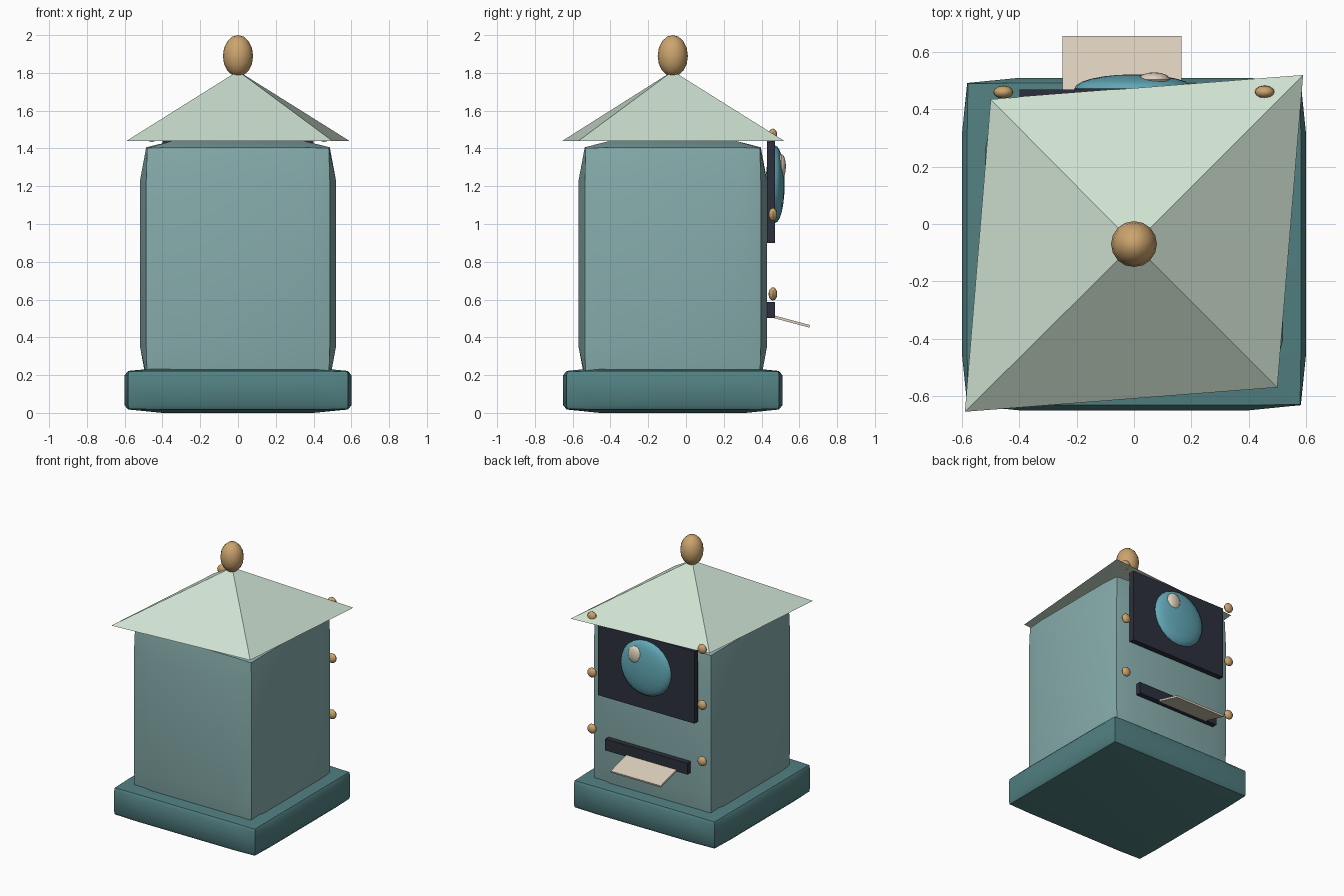
import bpy, bmesh, math
from mathutils import Matrix, Vector

if "Cube" in bpy.data.objects:
    bpy.data.objects.remove(bpy.data.objects["Cube"])

CY = -0.07  # y centre of the main body


def material(name, rgb):
    m = bpy.data.materials.new(name)
    lin = [(c / 255 / 12.92) if c < 11 else ((c / 255 + 0.055) / 1.055) ** 2.4 for c in rgb]
    m.diffuse_color = (*lin, 1)
    m.use_nodes = True
    m.node_tree.nodes["Principled BSDF"].inputs["Base Color"].default_value = m.diffuse_color
    return m


TEAL = material("teal", (134, 172, 171))
DARK_TEAL = material("dark_teal", (82, 128, 130))
MINT = material("pale_mint", (206, 225, 209))
GOLD = material("gold", (204, 164, 110))
NAVY = material("dark_navy", (44, 48, 60))
BLUE = material("lens_blue", (98, 168, 182))
CREAM = material("cream", (221, 208, 189))


def finish(name, bm, mat, smooth=False):
    bmesh.ops.recalc_face_normals(bm, faces=bm.faces)
    me = bpy.data.meshes.new(name)
    bm.to_mesh(me)
    bm.free()
    me.materials.append(mat)
    ob = bpy.data.objects.new(name, me)
    bpy.context.collection.objects.link(ob)
    if smooth:
        bpy.ops.object.select_all(action='DESELECT')
        ob.select_set(True)
        bpy.context.view_layer.objects.active = ob
        bpy.ops.object.shade_smooth_by_angle(angle=math.radians(35))
    return ob


def box(name, centre, size, mat, tilt=0.0):
    bm = bmesh.new()
    bmesh.ops.create_cube(bm, size=1, matrix=Matrix.Translation(centre)
                          @ Matrix.Rotation(tilt, 4, 'X') @ Matrix.Diagonal((*size, 1)))
    return finish(name, bm, mat)


def bulged_box(name, centre, half, inset, mat):
    """Box whose faces bulge: edges and corners are pulled inwards."""
    bm = bmesh.new()
    bmesh.ops.create_cube(bm, size=2)
    bmesh.ops.subdivide_edges(bm, edges=bm.edges[:], cuts=2, use_grid_fill=True)
    for v in bm.verts:
        outer = [abs(c) > 0.9 for c in v.co]
        pull = (0, 0, inset, inset * 1.15)[sum(outer)]
        for i in range(3):
            s = math.copysign(1, v.co[i])
            v.co[i] = centre[i] + s * (half[i] - pull if outer[i] else half[i] * 2 / 3)
    return finish(name, bm, mat, True)


def ellipsoid(name, centre, radii, mat, seg=16, rings=8, turn=0.0):
    bm = bmesh.new()
    bmesh.ops.create_uvsphere(bm, u_segments=seg, v_segments=rings, radius=1,
                              matrix=Matrix.Rotation(turn, 4, 'X'))
    bmesh.ops.transform(bm, verts=bm.verts,
                        matrix=Matrix.Translation(centre) @ Matrix.Diagonal((*radii, 1)))
    return finish(name, bm, mat, True)


# Plinth and housing
bulged_box("base", (0, CY, 0.12), (0.60, 0.58, 0.12), 0.018, DARK_TEAL)
bulged_box("body", (0, CY, 0.79), (0.52, 0.50, 0.65), 0.034, TEAL)

# Skewed four-sided roof
bm = bmesh.new()
rim = [bm.verts.new((x, y, 1.44)) for x, y in
       ((-0.59, -0.655), (0.50, -0.57), (0.59, 0.52), (-0.50, 0.435))]
apex = bm.verts.new((0, CY, 1.81))
bm.faces.new(rim)
for i in range(4):
    bm.faces.new((rim[i], rim[(i + 1) % 4], apex))
finish("roof", bm, MINT)

# Finial
ellipsoid("finial", (0, CY, 1.89), (0.08, 0.08, 0.11), GOLD)

# Back panel with round lens and its highlight
box("panel", (0, 0.45, 1.17), (0.80, 0.04, 0.54), NAVY)
ellipsoid("lens", (0, 0.472, 1.21), (0.208, 0.05, 0.205), BLUE, 24, 12, math.pi / 2)
ellipsoid("lens_highlight", (0.07, 0.505, 1.305), (0.055, 0.024, 0.065), CREAM, 16, 8, math.pi / 2)

# Slot with a sheet hanging out
box("slot", (0, 0.45, 0.545), (0.68, 0.04, 0.085), NAVY)
box("paper_sheet", (-0.042, 0.555, 0.485), (0.415, 0.205, 0.014), CREAM, math.radians(-15))

# Rows of knobs on both sides of the back
for side, label in ((-1, "left"), (1, "right")):
    for i in range(3):
        ellipsoid(f"knob_{label}_{i + 1}", (side * 0.456, 0.46, 0.63 + 0.42 * i),
                  (0.035, 0.023, 0.035), GOLD, 12, 8)
